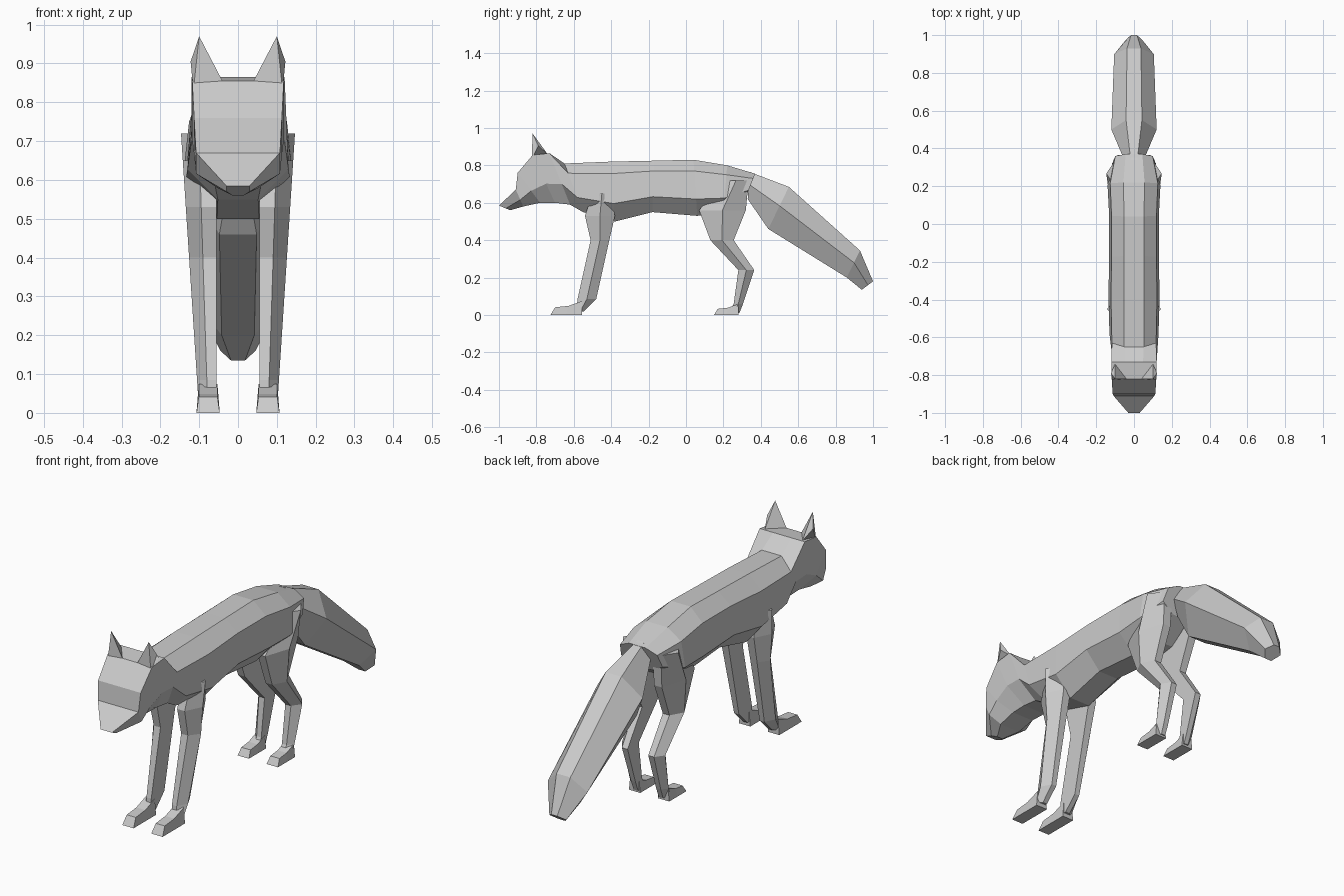
import bpy
import bmesh
from mathutils import Vector

cube = bpy.data.objects.get("Cube")
if cube:
    bpy.data.objects.remove(cube, do_unlink=True)

# One plain grey for the whole animal
GREY = (.6, .6, .6, 1)
fur = bpy.data.materials.new("light_grey_fur")
fur.use_nodes = True
fur.diffuse_color = GREY
fur.node_tree.nodes["Principled BSDF"].inputs["Base Color"].default_value = GREY

# Half cross-sections: (fraction of half width, fraction of the way down)
HEAD_PROFILE = ((.4, 0), (1, 0), (1, .6), (.5, 1))
BODY_PROFILE = ((.4, 0), (.9, .2), (1, .7), (.4, 1))
TAIL_PROFILE = ((.35, 0), (1, .45), (.4, 1))


def finish(name, bm, mirrored):
    """Turn a bmesh into a flat-shaded object, optionally mirrored across x."""
    bmesh.ops.recalc_face_normals(bm, faces=bm.faces)
    mesh = bpy.data.meshes.new(name)
    bm.to_mesh(mesh)
    bm.free()
    mesh.materials.append(fur)
    obj = bpy.data.objects.new(name, mesh)
    bpy.context.collection.objects.link(obj)
    if mirrored:
        modifier = obj.modifiers.new("left_right_mirror", 'MIRROR')
        modifier.use_mirror_merge = False


def loft(name, rings, mirrored=False):
    """Skin a row of closed rings and cap both ends."""
    bm = bmesh.new()
    loops = [[bm.verts.new(point) for point in ring] for ring in rings]
    for a, b in zip(loops, loops[1:]):
        for i in range(len(a)):
            bm.faces.new((a[i - 1], a[i], b[i], b[i - 1]))
    bm.faces.new(loops[0])
    bm.faces.new(loops[-1])
    finish(name, bm, mirrored)


def section(profile, y_top, z_top, y_low, z_low, half_width):
    """Symmetric ring hung between a point on the back and one underneath."""
    top, low = Vector((0, y_top, z_top)), Vector((0, y_low, z_low))
    right = []
    left = []
    for across, down in profile:
        centre = top.lerp(low, down)
        side = Vector((across * half_width, 0, 0))
        left.append(centre + side)
        right.append(centre - side)
    return left + right[::-1]


def limb_ring(y_front, y_back, z):
    """Five-sided leg ring with an outer ridge; legs widen with height."""
    inner = .055
    outer = .1 + .065 * z
    middle = (inner + outer) / 2
    ridge = (y_front + y_back) / 2
    return [(inner, y_front, z), (middle, y_front, z), (outer, ridge, z),
            (middle, y_back, z), (inner, y_back, z)]


def paw(name, y_toe, length, height):
    """Wedge-shaped paw with a flat sole, rising from toe to ankle."""
    centre, half_width = .077, .03
    rings = []
    for along, rise in ((0, .55), (.5, .65), (1, 1)):
        y = y_toe + along * length
        y_top = y + (1 - along) * height / 3
        z_top = rise * height
        rings.append([(centre - half_width, y, 0),
                      (centre - half_width * .8, y_top, z_top),
                      (centre + half_width * .8, y_top, z_top),
                      (centre + half_width, y, 0)])
    loft(name, rings, mirrored=True)


# Head, from nose tip through muzzle, brow and crown to nape
nape = section(HEAD_PROFILE, -.73, .865, -.62, .59, .12)
head = [section(HEAD_PROFILE, *station) for station in (
    (-1, .585, -.94, .56, .03),
    (-.91, .67, -.87, .58, .108),
    (-.9, .76, -.78, .6, .113),
    (-.82, .855, -.7, .6, .118),
)]
loft("head", head + [nape])

# Neck and body, from nape to rump
body = [section(BODY_PROFILE, *station) for station in (
    (-.65, .81, -.55, .55, .13),
    (-.4, .82, -.38, .5, .135),
    (-.17, .825, -.18, .55, .132),
    (.04, .83, .06, .53, .132),
    (.22, .8, .2, .55, .14),
    (.37, .755, .32, .63, .11),
)]
loft("body", [nape] + body)

# Bushy tail, narrow at the root and tip
loft("tail", [section(TAIL_PROFILE, *station) for station in (
    (.34, .765, .33, .62, .05),
    (.55, .685, .44, .46, .12),
    (.93, .345, .86, .2, .105),
    (1, .18, .94, .135, .045),
)])

# Pointed ears, each a tip fanned over a sloping base
bm = bmesh.new()
tip = bm.verts.new((.1, -.82, .97))
base = [bm.verts.new(point) for point in (
    (.04, -.82, .855), (.115, -.825, .83), (.122, -.79, .905), (.1, -.74, .86))]
for i, vert in enumerate(base):
    bm.faces.new((tip, base[i - 1], vert))
bm.faces.new(base)
finish("ears", bm, mirrored=True)

# Front legs, shoulder to ankle
loft("front_legs", [limb_ring(*station) for station in (
    (-.5, -.4, .65),
    (-.54, -.38, .53),
    (-.51, -.41, .4),
    (-.58, -.48, .085),
    (-.585, -.545, .02),
)], mirrored=True)

# Hind legs, thigh to ankle with the hock bent backward
loft("hind_legs", [limb_ring(*station) for station in (
    (.2, .335, .72),
    (.07, .32, .56),
    (.13, .255, .4),
    (.28, .365, .24),
    (.255, .305, .06),
    (.23, .285, .01),
)], mirrored=True)

# Paws
paw("front_paws", -.725, .17, .075)
paw("hind_paws", .15, .13, .06)
